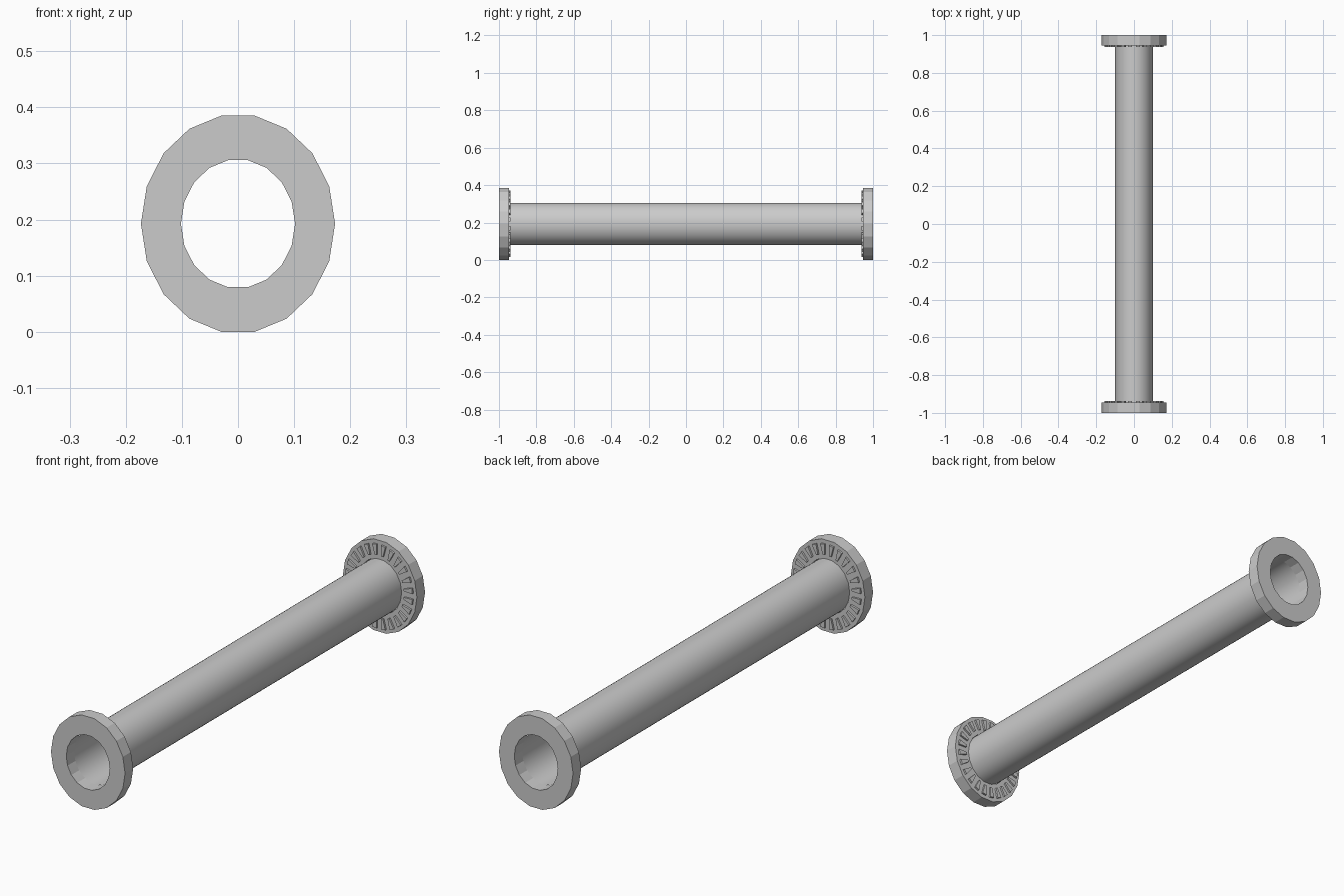
import bpy, bmesh
from math import sin, cos, pi, radians

if "Cube" in bpy.data.objects:
    bpy.data.objects.remove(bpy.data.objects["Cube"])

CZ = 0.1925                  # height of the axis
RX, RZ = 0.173, 0.1955       # outer flange radii (slightly oval)


def pt(f, a, y):
    """Point on the oval scaled by f, angle a measured from the top."""
    return (RX * f * sin(a), y, CZ + RZ * f * cos(a))


def finish(bm, name):
    bmesh.ops.recalc_face_normals(bm, faces=bm.faces)
    me = bpy.data.meshes.new(name)
    bm.to_mesh(me)
    bm.free()
    ob = bpy.data.objects.new(name, me)
    bpy.context.collection.objects.link(ob)
    return ob


def sweep(name, profile, n, closed, start=0.0):
    """Revolve a (scale, y) profile around the long axis."""
    bm = bmesh.new()
    rings = [[bm.verts.new(pt(f, start + 2 * pi * i / n, y)) for i in range(n)]
             for f, y in profile]
    for k in range(len(rings) - (0 if closed else 1)):
        a, b = rings[k], rings[(k + 1) % len(rings)]
        for i in range(n):
            j = (i + 1) % n
            bm.faces.new((a[i], a[j], b[j], b[i]))
    return finish(bm, name)


def fins(name, s, n=24):
    """Tapered radial ribs that stand proud of the flange's inner side."""
    bm = bmesh.new()
    for i in range(n):
        a = 2 * pi * (i + 0.5) / n
        quads = []
        for y in (0.96 * s, 0.938 * s):
            quads.append([bm.verts.new(pt(f, a + d, y)) for f, d in
                          ((0.68, -0.035), (0.91, -0.065),
                           (0.91, 0.065), (0.68, 0.035))])
        lo, hi = quads
        bm.faces.new(lo)
        bm.faces.new(hi)
        for k in range(4):
            m = (k + 1) % 4
            bm.faces.new((lo[k], lo[m], hi[m], hi[k]))
    return finish(bm, name)


# long thin-walled tube
tube = sweep("tube", [(0.575, -0.95), (0.575, 0.95)], 48, False)
for p in tube.data.polygons:
    p.use_smooth = True

# faceted end flanges with ribs
for side, s in (("front", -1), ("back", 1)):
    sweep(side + "_flange",
          [(0.588, s), (1.0, s), (1.0, 0.946 * s), (0.588, 0.946 * s)],
          18, True, radians(10))
    fins(side + "_ribs", s)
